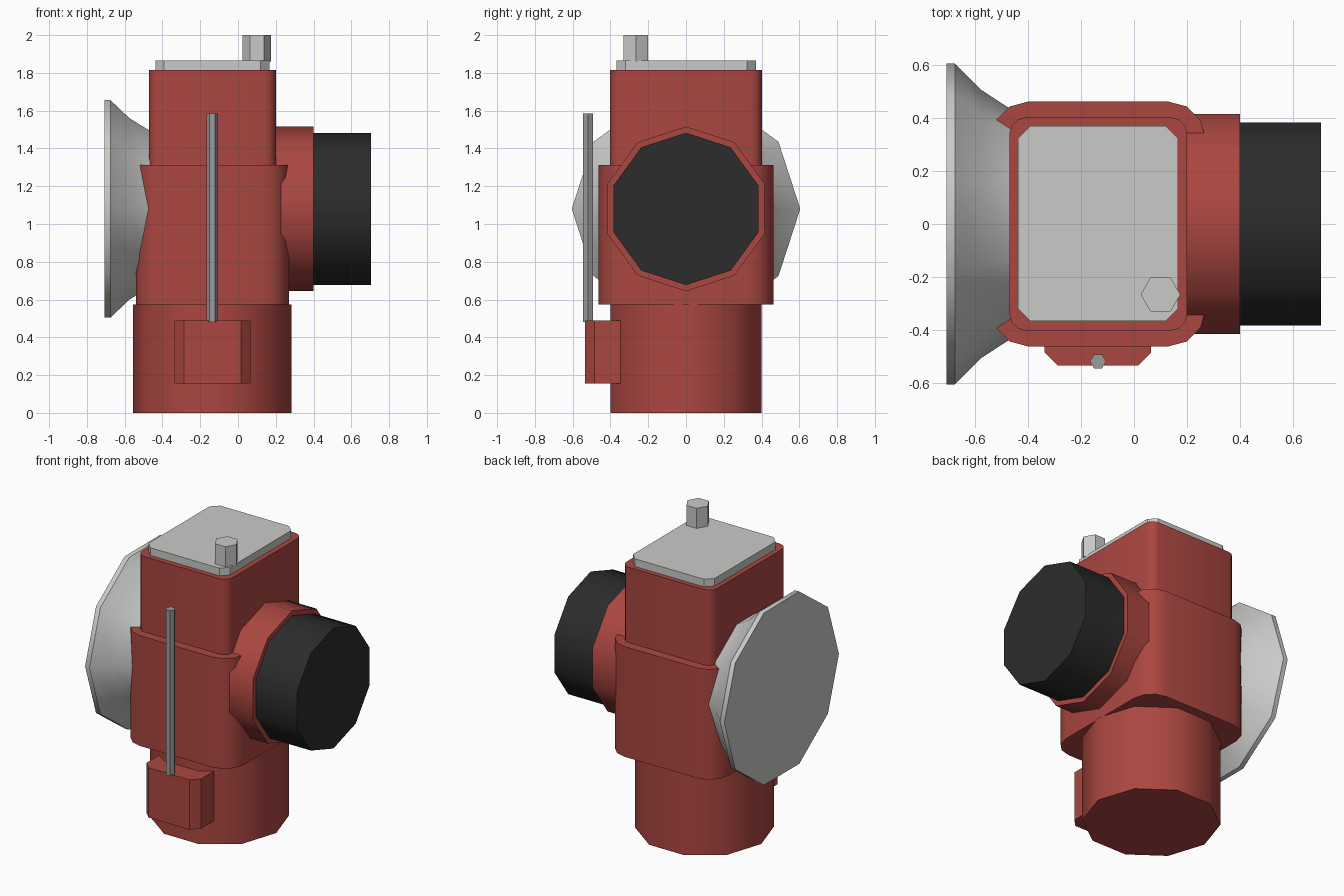
import bpy, bmesh, math
from mathutils import Matrix

if "Cube" in bpy.data.objects:
    bpy.data.objects.remove(bpy.data.objects["Cube"])


def material(name, color):
    m = bpy.data.materials.new(name)
    m.diffuse_color = (*color, 1)
    m.use_nodes = True
    m.node_tree.nodes["Principled BSDF"].inputs["Base Color"].default_value = m.diffuse_color
    return m


RED = material("brick red", (0.41, 0.062, 0.053))
BLACK = material("charcoal", (0.025, 0.025, 0.025))
LIGHT = material("light grey", (0.59, 0.59, 0.575))
STEEL = material("steel grey", (0.33, 0.33, 0.33))


def finish(name, bm, mat, smooth):
    bmesh.ops.recalc_face_normals(bm, faces=bm.faces)
    me = bpy.data.meshes.new(name)
    bm.to_mesh(me)
    bm.free()
    ob = bpy.data.objects.new(name, me)
    bpy.context.collection.objects.link(ob)
    me.materials.append(mat)
    if smooth:
        bpy.ops.object.select_all(action='DESELECT')
        ob.select_set(True)
        bpy.context.view_layer.objects.active = ob
        bpy.ops.object.shade_smooth_by_angle(angle=math.radians(40))
    return ob


def lathe(name, rings, sides, mat, center, phase=0, along_x=False, smooth=True):
    """Polygonal turned part; rings are (position along axis, radius)."""
    bm = bmesh.new()
    loops = []
    for t, r in rings:
        loop = []
        for i in range(sides):
            a = phase + math.tau * i / sides
            u, v = r * math.cos(a), r * math.sin(a)
            p = (t, center[0] + u, center[1] + v) if along_x else (center[0] + u, center[1] + v, t)
            loop.append(bm.verts.new(p))
        loops.append(loop)
    for a, b in zip(loops, loops[1:]):
        for i in range(sides):
            j = (i + 1) % sides
            bm.faces.new((a[i], a[j], b[j], b[i]))
    bm.faces.new(loops[0])
    bm.faces.new(loops[-1])
    return finish(name, bm, mat, smooth)


def block(name, x, y, z, mat, radius, segments, smooth, front_only=False):
    """Box whose upright corners are rounded or chamfered."""
    bm = bmesh.new()
    size = [b - a for a, b in (x, y, z)]
    mid = [(a + b) / 2 for a, b in (x, y, z)]
    bmesh.ops.create_cube(bm, size=1, matrix=Matrix.Translation(mid) @ Matrix.Diagonal((*size, 1)))
    edges = [e for e in bm.edges
             if abs(e.verts[0].co.z - e.verts[1].co.z) > 0.01
             and (not front_only or e.verts[0].co.y < mid[1])]
    bmesh.ops.bevel(bm, geom=edges, offset=radius, segments=segments,
                    profile=0.5, affect='EDGES')
    return finish(name, bm, mat, smooth)


# Main housing
lathe("base", [(0, 0.42), (0.575, 0.42)], 10, RED, (-0.137, 0))
block("upper_body", (-0.47, 0.2), (-0.402, 0.402), (0.62, 1.815), RED, 0.06, 3, True)
block("collar", (-0.54, 0.27), (-0.462, 0.462), (0.575, 1.312), RED, 0.14, 3, True)

# Side barrel and its dark cap
lathe("side_barrel", [(0.1, 0.436), (0.4, 0.436)], 10, RED, (0, 1.08), math.pi / 2, True)
lathe("barrel_cap", [(0.39, 0.403), (0.705, 0.403)], 10, BLACK, (0, 1.08), math.pi / 2, True)

# Flared dish on the other side
lathe("dish", [(-0.707, 0.605), (-0.675, 0.605), (-0.575, 0.505), (-0.475, 0.44), (-0.42, 0.41)],
      10, LIGHT, (0, 1.08), 0, True)

# Lid and knob
block("lid", (-0.438, 0.166), (-0.367, 0.37), (1.81, 1.866), LIGHT, 0.047, 1, False)
lathe("knob", [(1.86, 0.075), (2.0, 0.075)], 6, LIGHT, (0.1, -0.266), smooth=False)

# Front bracket and rod
block("bracket", (-0.337, 0.065), (-0.535, -0.2), (0.155, 0.488), RED, 0.05, 1, False, True)
lathe("rod", [(0.48, 0.03), (1.585, 0.03)], 6, STEEL, (-0.136, -0.519), smooth=False)
